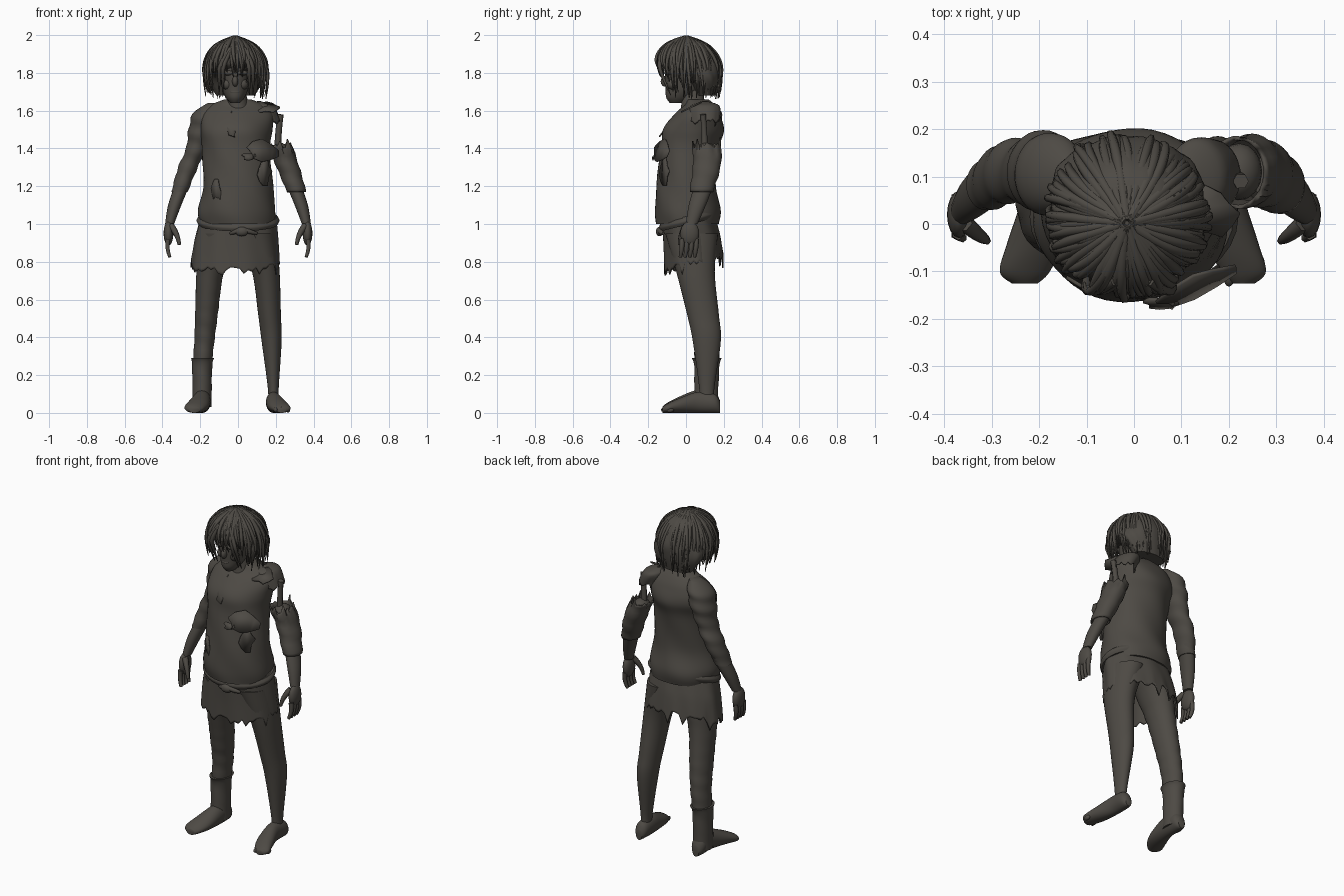
import bpy, bmesh, math, random
from mathutils import Vector

random.seed(4)
cube = bpy.data.objects.get("Cube")
if cube:
    bpy.data.objects.remove(cube)

ash = bpy.data.materials.new("ash brown")
ash.use_nodes = True
ash.diffuse_color = (.075, .068, .058, 1)
ash.node_tree.nodes["Principled BSDF"].inputs["Base Color"].default_value = ash.diffuse_color


def add(name, data):
    obj = bpy.data.objects.new(name, data)
    bpy.context.collection.objects.link(obj)
    data.materials.append(ash)
    return obj


def finish(name, bm, thickness=0):
    bmesh.ops.recalc_face_normals(bm, faces=bm.faces)
    mesh = bpy.data.meshes.new(name)
    bm.to_mesh(mesh)
    bm.free()
    for polygon in mesh.polygons:
        polygon.use_smooth = True
    mesh.set_sharp_from_angle(angle=math.radians(50))
    obj = add(name, mesh)
    if thickness:
        modifier = obj.modifiers.new("cloth thickness", "SOLIDIFY")
        modifier.thickness = thickness


def smooth_sections(sections, steps):
    """Spline interpolation between the given cross-sections."""
    last = len(sections) - 1
    result = []
    for k in range(last):
        before, start, end, after = (Vector(sections[min(max(k + j, 0), last)]) for j in range(-1, 3))
        for step in range(steps):
            t = step / steps
            leave, arrive = (end - before) / 2, (after - start) / 2
            blend = t * t * (3 - 2 * t)
            result.append(start.lerp(end, blend) + leave * t * (1 - t) ** 2 - arrive * t * t * (1 - t))
    return result + [Vector(sections[last])]


def loft(name, sections, side=1, flat=1, along="z", segments=32, steps=6,
         folds=(0, 0, 0), ragged=0, tilt=0, cap=True):
    """Skin of oval sections: position, two centre coordinates, radius, optional second radius."""
    amount, count, pitch = folds
    full = [(t, side * u, v, radius, other[0] if other else radius * flat)
            for t, u, v, radius, *other in sections]
    fine = smooth_sections(full, steps)
    jags = [random.random() * (1 if i % 4 == 0 else .5) for i in range(segments)]
    bm = bmesh.new()
    loops = []
    for k, (t, u, v, wide, deep) in enumerate(fine):
        tear = ragged * max(0, 1 - (len(fine) - 1 - k) / steps)
        loop = []
        for i, jag in enumerate(jags):
            angle = math.tau * i / segments
            swell = 1 + amount * math.sin(count * angle + pitch * t)
            across = u + wide * swell * math.cos(angle)
            other = v + deep * swell * math.sin(angle)
            reach = t - tear * jag + tilt * other
            loop.append(bm.verts.new((across, other, reach) if along == "z" else (across, reach, other)))
        loops.append(loop)
    for low, high in zip(loops, loops[1:]):
        for i in range(segments):
            bm.faces.new((low[i - 1], low[i], high[i], high[i - 1]))
    if cap:
        bm.faces.new(loops[0])
        bm.faces.new(loops[-1])
    finish(name, bm, 0 if cap else .008)


def strands(name, paths):
    """Tapered strands; each path is a list of (point, radius)."""
    curve = bpy.data.curves.new(name, "CURVE")
    curve.dimensions = "3D"
    curve.bevel_depth = 1
    curve.bevel_resolution = 1
    curve.resolution_u = 4
    curve.use_fill_caps = True
    for path in paths:
        spline = curve.splines.new("NURBS")
        spline.points.add(len(path) - 1)
        for point, (position, radius) in zip(spline.points, path):
            point.co = (*position, 1)
            point.radius = radius
        spline.order_u = 3
        spline.use_endpoint_u = True
    add(name, curve)


def shred(name, centre, width, height, lean, corners=11):
    """Thin torn patch of cloth with a jagged outline, leaning back across x and z."""
    bm = bmesh.new()
    outline = []
    for i in range(corners):
        angle = math.tau * i / corners
        reach = random.uniform(.6, 1.1)
        dx, dz = width * reach * math.cos(angle), height * reach * math.sin(angle)
        outline.append(bm.verts.new(Vector(centre) + Vector((dx, lean[0] * dx + lean[1] * dz, dz))))
    bmesh.ops.triangulate(bm, faces=[bm.faces.new(outline)])
    finish(name, bm, .008)


def ball(name, centre, size):
    bm = bmesh.new()
    bmesh.ops.create_uvsphere(bm, u_segments=16, v_segments=10, radius=1)
    bmesh.ops.scale(bm, vec=size, verts=bm.verts)
    bmesh.ops.translate(bm, vec=centre, verts=bm.verts)
    finish(name, bm)


# Shirt, ragged skirt and knotted belt, both hanging lower at the front
loft("shirt", [(1, 0, .01, .195), (1.07, -.005, .01, .205), (1.2, 0, 0, .185), (1.4, -.01, .02, .18),
               (1.5, -.01, .04, .19), (1.58, 0, .06, .185, .12), (1.63, 0, .07, .14, .08),
               (1.66, 0, .06, .07, .06)],
     flat=.85, segments=48, folds=(.015, 5, 22))
loft("skirt", [(1.04, 0, .01, .2), (.9, -.01, .03, .222), (.8, -.015, .04, .235)],
     flat=.67, segments=64, folds=(.015, 9, 8), ragged=.09, tilt=.25, cap=False)
loft("belt", [(1.015 + .02 * k, 0, .015, .22 - .01 * abs(k)) for k in (-1, 0, 1)], flat=.72, tilt=.25)
ball("belt_knot", (.02, -.14, .96), (.035, .02, .025))
strands("belt_ties", [[((.02, -.14, .97), .015), ((.02 + reach / 2, -.14, .96), .017),
                       ((.02 + reach, -.12, .95), .008)] for reach in (-.06, .08)])

# Torn cloth on the chest, hip and shoulder
shred("chest_flap", (.14, -.13, 1.39), .09, .06, (.5, .4))
shred("drooping_flap", (.06, -.17, 1.36), .04, .02, (0, .5))
shred("rib_flap", (.14, -.12, 1.28), .04, .08, (.7, 0))
shred("neck_flap", (-.03, -.095, 1.53), .03, .07, (0, .75))
shred("hip_flap", (-.12, -.13, 1.17), .03, .07, (-.6, 0))
shred("shoulder_flap", (.16, .02, 1.62), .07, .03, (0, 2))

# Arms: one whole sleeve, one torn away below the shoulder
sleeve = [(1.64, .13, .1, .03), (1.59, .17, .105, .065), (1.5, .195, .11, .067), (1.4, .22, .11, .055),
          (1.3, .265, .11, .052), (1.17, .31, .08, .043)]
loft("right_sleeve", sleeve, side=-1, flat=1.25, folds=(.05, 1, 75))
loft("left_sleeve", sleeve[:2:-1], flat=1.25, folds=(.05, 1, 75), ragged=-.06, cap=False)
ball("left_arm_stump", (.222, .11, 1.38), (.048, .06, .05))
loft("left_shoulder_cloth", [(1.65, .11, .1, .01), (1.625, .13, .1, .06), (1.56, .165, .1, .06)],
     flat=1.3, ragged=.05, cap=False)
strands("left_upper_arm_strip", [[((.21, .1, 1.36), .02), ((.21, .1, 1.47), .016), ((.225, .09, 1.58), .017)]])

for label, side in (("right", -1), ("left", 1)):
    loft(label + "_forearm", [(1.22, .29, .1, .04), (1.1, .335, .06, .035), (1, .362, .03, .024)],
         side=side, flat=1.3, segments=20)
    ball(label + "_palm", (side * .368, .02, .95), (.026, .05, .065))
    digits = []
    for i in range(4):
        y = .025 * i - .02
        digits.append([((side * .37, y, .92), .014), ((side * .38, y, .87), .013),
                       ((side * .36, y - .01, .825), .009)])
    digits.append([((side * .355, 0, .99), .018), ((side * .32, -.03, .95), .015),
                   ((side * .31, -.035, .89), .009)])
    strands(label + "_fingers", digits)

# Legs
thigh_to_calf = [(.95, .1, .03, .1), (.75, .147, .05, .073), (.52, .167, .09, .06), (.38, .178, .11, .053)]
loft("right_leg", thigh_to_calf + [(.25, .19, .11, .05)], side=-1, flat=1.3, folds=(.025, 1, 70))
loft("left_leg", thigh_to_calf + [(.12, .187, .11, .028), (.04, .187, .11, .033)], flat=1.4)
loft("boot_shaft", [(.29, .187, .11, .062), (.24, .19, .11, .053), (.03, .19, .105, .05)],
     side=-1, flat=1.25, folds=(.02, 2, 60))

# Feet turned outward: a boot and a bare foot with toes
for label, side, bulk in (("boot_foot", -1, 1.1), ("bare_foot", 1, 1)):
    loft(label, [(y, x, half_height * bulk, half_width * bulk, half_height * bulk)
                 for y, x, half_width, half_height in
                 ((.18, .19, .02, .03), (.15, .19, .038, .05), (.06, .19, .042, .055),
                  (-.04, .21, .052, .038), (-.1, .23, .048, .024), (-.125, .23, .025, .015))],
         side=side, along="y")
for i in range(5):
    ball("toe", (.2 + .016 * i, -.11 + .006 * i, .016), (.012, .022, .014))

# Neck, head and face
mid = -.015
loft("neck", [(1.55, 0, .04, .08), (1.62, 0, .04, .06), (1.72, mid, .03, .05)], flat=1.1)
loft("head", [(1.64, mid, -.05, .025), (1.67, mid, -.035, .05), (1.72, mid, -.01, .07),
              (1.8, mid, 0, .08), (1.9, mid, 0, .08)], flat=1.4)
ball("nose", (mid, -.11, 1.755), (.016, .024, .028))
ball("lips", (mid, -.095, 1.7), (.028, .014, .01))
for side in (-1, 1):
    ball("cheek", (mid + side * .04, -.07, 1.74), (.03, .03, .03))
    ball("brow", (mid + side * .035, -.095, 1.8), (.035, .02, .014))

# Hair: solid cap open at the face, with hanging tapered locks
loft("hair_cap", [(1.985, mid, .01, .02), (1.95, mid, .015, .1), (1.85, mid, .022, .15),
                  (1.77, mid, .09, .155, .09), (1.68, mid, .11, .1, .05)],
     flat=1.06, segments=56, folds=(.012, 14, 25))
locks = []
for i in range(150):
    around = math.tau * i / 150
    lift = .2 * max(0, -math.sin(around) - .45) + random.uniform(-.03, .06)
    spread = .17 * random.uniform(.93, 1.03)
    flare = random.uniform(-.05, .14)
    sway = random.uniform(-.3, .3)
    path = []
    for step in range(5):
        t = step / 4
        tilt = math.radians(2 + 118 * t)
        turn = around + sway * t
        reach = spread * math.sin(tilt) * (1 + flare * t * t)
        path.append(((mid + reach * math.cos(turn), .022 - .02 * (1 - t) + reach * math.sin(turn),
                      1.79 + .198 * math.cos(tilt) + lift * t * t), .012 * (1 - .85 * t ** 3)))
    locks.append(path)
# Loose fringe beside the face
for x in (-.1, -.08, .06, .08):
    locks.append([((x * .4, -.12, 1.93), .012), ((x, -.15, 1.85), .013),
                  ((x, -.12, 1.77), .009), ((x, -.08, 1.68), .002)])
strands("hair_locks", locks)
